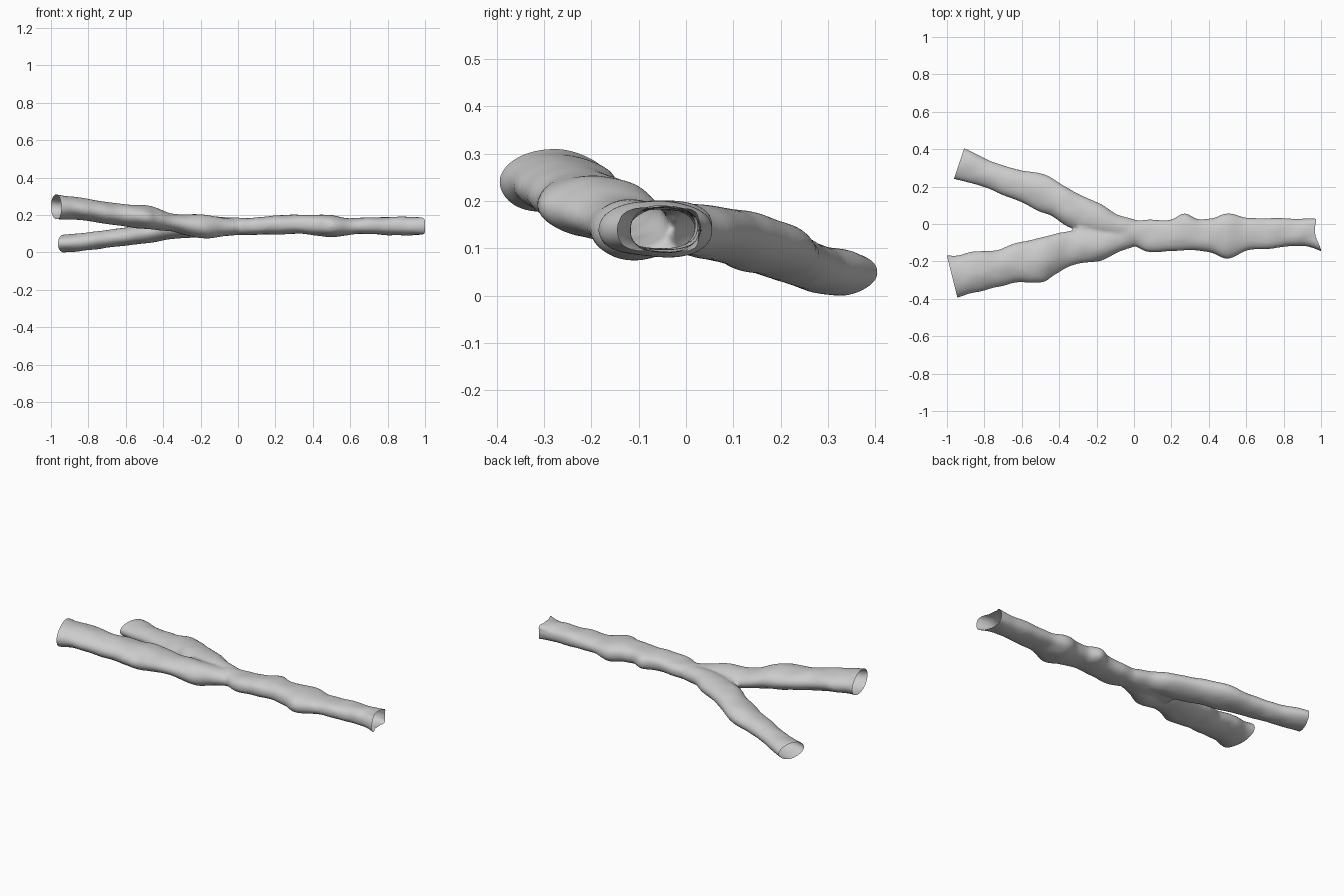
import bpy, bmesh, math
from mathutils import Vector, noise

if "Cube" in bpy.data.objects:
    bpy.data.objects.remove(bpy.data.objects["Cube"])

# Cross-sections: x, y low, y high, z low, z high
TRUNK = [(-.30, -.11, .02, .09, .175), (-.15, -.13, .03, .085, .18), (-.02, -.11, .02, .09, .18),
         (.08, -.15, .02, .092, .183), (.19, -.142, .022, .094, .193), (.27, -.14, .055, .096, .197),
         (.34, -.14, .023, .096, .197), (.42, -.155, .03, .09, .197), (.50, -.185, .056, .08, .193),
         (.60, -.14, .033, .094, .18), (.70, -.135, .03, .096, .183), (.85, -.118, .03, .09, .186),
         (1.06, -.11, .03, .09, .182)]
FRONT = [(-1.08, -.42, -.16, .185, .318), (-.95, -.395, -.17, .174, .303), (-.87, -.37, -.15, .175, .292),
         (-.80, -.355, -.145, .168, .283), (-.72, -.335, -.135, .155, .268), (-.62, -.312, -.10, .14, .255),
         (-.50, -.312, -.075, .125, .248), (-.43, -.275, -.055, .117, .23), (-.36, -.235, -.04, .11, .205),
         (-.28, -.208, -.025, .092, .2), (-.18, -.198, -.02, .073, .196), (-.08, -.15, -.01, .085, .182),
         (.04, -.105, .0, .1, .17)]
BACK = [(-1.08, .28, .465, -.012, .078), (-.93, .235, .415, .0, .09), (-.80, .195, .352, .01, .103),
        (-.70, .155, .315, .023, .116), (-.60, .115, .288, .033, .13), (-.50, .065, .27, .045, .152),
        (-.44, .04, .248, .055, .163), (-.36, -.01, .195, .068, .18), (-.28, -.045, .155, .078, .185),
        (-.18, -.07, .105, .085, .19), (-.08, -.08, .05, .092, .185), (.04, -.08, .015, .1, .17)]


def spline(rows, steps=6):
    """Catmull-Rom through the section rows."""
    rows = [rows[0]] + rows + [rows[-1]]
    for a, b, c, d in zip(rows, rows[1:], rows[2:], rows[3:]):
        for s in range(steps):
            t = s / steps
            yield [.5 * (2*q + (r-p)*t + (2*p-5*q+4*r-u)*t*t + (3*q-p-3*r+u)*t**3)
                   for p, q, r, u in zip(a, b, c, d)]
    yield list(rows[-1])


def add_tube(bm, rows, power, n=40):
    """Closed tube lofted through elliptical sections."""
    rings = []
    for x, y0, y1, z0, z1 in spline(rows):
        ring = []
        for k in range(n):
            a = math.tau * k / n
            c, s = math.cos(a), math.sin(a)
            ring.append(bm.verts.new((x,
                (y0+y1)/2 + (y1-y0)/2 * math.copysign(abs(c)**power, c),
                (z0+z1)/2 + (z1-z0)/2 * math.copysign(abs(s)**power, s))))
        rings.append(ring)
    for r0, r1 in zip(rings, rings[1:]):
        for k in range(n):
            j = (k + 1) % n
            bm.faces.new((r0[k], r0[j], r1[j], r1[k]))
    bm.faces.new(rings[0])
    bm.faces.new(rings[-1])


# Three overlapping tubes
bm = bmesh.new()
add_tube(bm, TRUNK, .85)
add_tube(bm, FRONT, 1)
add_tube(bm, BACK, 1)
bmesh.ops.recalc_face_normals(bm, faces=bm.faces)
mesh = bpy.data.meshes.new("forked_tube")
bm.to_mesh(mesh)
bm.free()
tube = bpy.data.objects.new("forked_tube", mesh)
bpy.context.collection.objects.link(tube)
bpy.context.view_layer.objects.active = tube
tube.select_set(True)

# Fuse into one skin with a soft crotch
remesh = tube.modifiers.new("fuse", 'REMESH')
remesh.mode = 'VOXEL'
remesh.voxel_size = .008
soften = tube.modifiers.new("soften", 'SMOOTH')
soften.factor = .5
soften.iterations = 6
for m in ("fuse", "soften"):
    bpy.ops.object.modifier_apply(modifier=m)

# Slight organic unevenness, then cut the three ends open
bm = bmesh.new()
bm.from_mesh(mesh)
bm.normal_update()
for v, nrm in [(v, v.normal.copy()) for v in bm.verts]:
    v.co += nrm * (.001 + .005 * noise.noise(v.co * 11))
for point, normal in (((-.9725, -.28, .24), (-.97, -.24, 0)),
                      ((-.935, .325, .045), (-.95, .316, 0)),
                      ((.968, 0, 0), (1, 0, 0))):
    bmesh.ops.bisect_plane(bm, geom=bm.verts[:] + bm.edges[:] + bm.faces[:],
                           plane_co=point, plane_no=normal, clear_outer=True)

# Ragged flare at the trunk mouth
for v in bm.verts:
    if v.co.x > .89:
        t = ((v.co.x - .89) / .078) ** 2
        y, z = v.co.y + .04, v.co.z - .137
        a = math.atan2(z / .045, y / .07)
        lobe = max(0, -math.cos(4 * a))
        side = min(1, max(0, -y / .07)) ** 2
        v.co += Vector((.032 * side + .006 * lobe, -.032 * side + .1 * y * lobe, .15 * z * lobe)) * t

# Rest on the ground
low = min(v.co.z for v in bm.verts)
for v in bm.verts:
    v.co.z -= low
bm.to_mesh(mesh)
bm.free()
bpy.ops.object.shade_smooth()

grey = bpy.data.materials.new("plain_grey")
grey.diffuse_color = (.6, .6, .6, 1)
grey.use_nodes = True
grey.node_tree.nodes["Principled BSDF"].inputs["Base Color"].default_value = grey.diffuse_color
mesh.materials.clear()
mesh.materials.append(grey)
